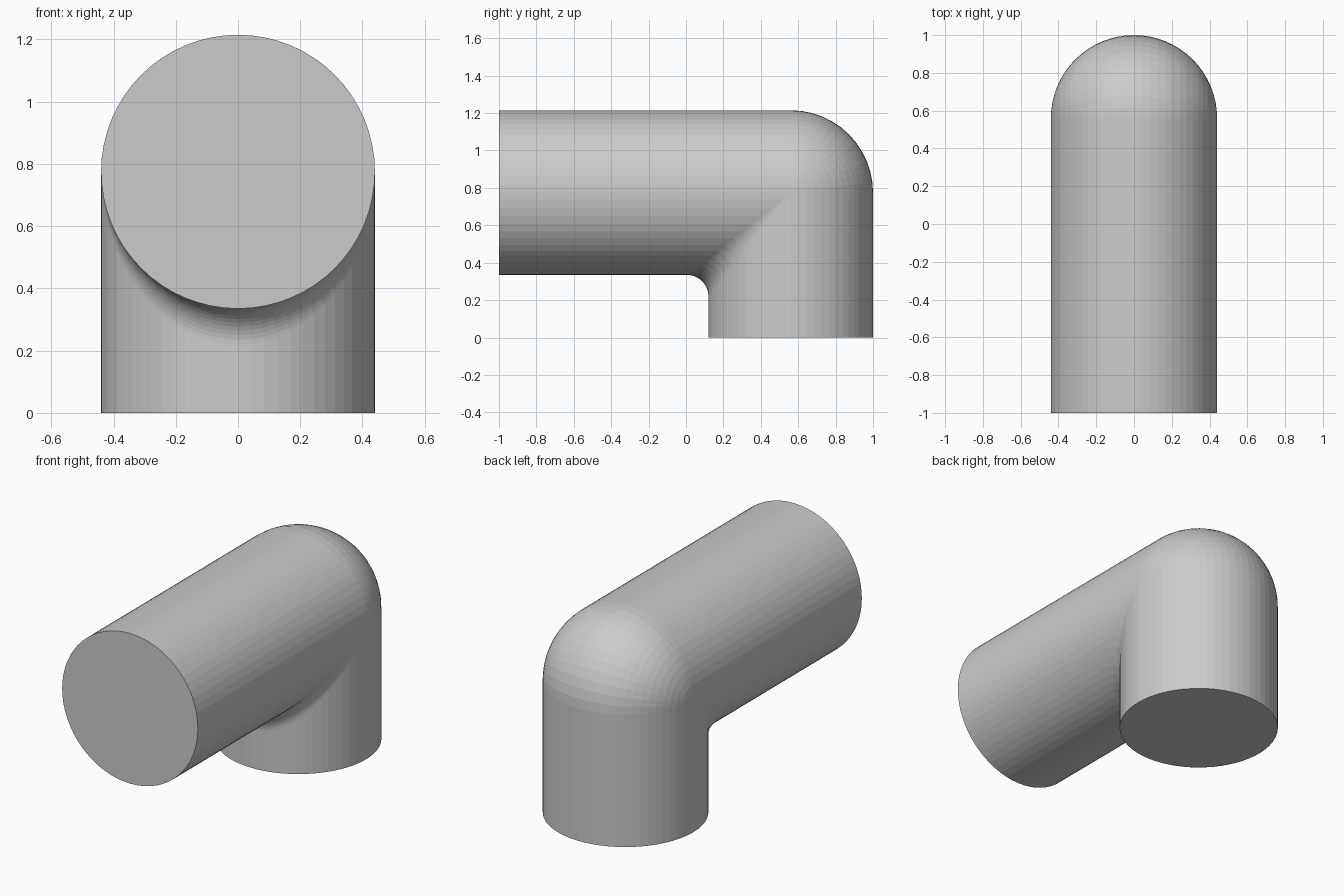
import bpy, bmesh, math
from mathutils import Vector

if "Cube" in bpy.data.objects:
    bpy.data.objects.remove(bpy.data.objects["Cube"])

R = 0.44                            # pipe radius
F = 0.115                           # fillet radius on the inside of the elbow
AXIS = Vector((0, 0.56, 0.775))     # point where the two pipe axes meet
SIDES, STEPS = 64, 12


def bend_point(a, t):
    """Point on the elbow at angle a around the pipe, t from 0 (horizontal) to 1 (vertical)."""
    s, c = math.sin(a), math.cos(a)
    if abs(c) < 1e-6:
        return AXIS + Vector((R * s, 0, 0))
    if c > 0:                       # outer half: ball corner
        b = t * math.pi / 2
        return AXIS + R * Vector((s, c * math.sin(b), c * math.cos(b)))
    # inner half: rolling-ball fillet between the pipes
    centre = AXIS + (R + F) * Vector((s, c, c))
    normal = Vector((s, 0, c)).slerp(Vector((s, c, 0)), t)
    return centre - F * normal


angles = [2 * math.pi * i / SIDES for i in range(SIDES)]
rings = [[Vector((R * math.sin(a), -1, AXIS.z + R * math.cos(a))) for a in angles]]
rings += [[bend_point(a, k / STEPS) for a in angles] for k in range(STEPS + 1)]
rings += [[Vector((R * math.sin(a), AXIS.y + R * math.cos(a), 0)) for a in angles]]

# Skin the rings and close both ends
bm = bmesh.new()
verts = [[bm.verts.new(p) for p in ring] for ring in rings]
for r0, r1 in zip(verts, verts[1:]):
    for i in range(SIDES):
        j = (i + 1) % SIDES
        bm.faces.new((r0[i], r0[j], r1[j], r1[i]))
bm.faces.new(verts[0])
bm.faces.new(verts[-1])
bmesh.ops.remove_doubles(bm, verts=bm.verts, dist=1e-5)
bmesh.ops.recalc_face_normals(bm, faces=bm.faces)

mesh = bpy.data.meshes.new("pipe_elbow")
bm.to_mesh(mesh)
bm.free()
bpy.context.collection.objects.link(bpy.data.objects.new("pipe_elbow", mesh))
